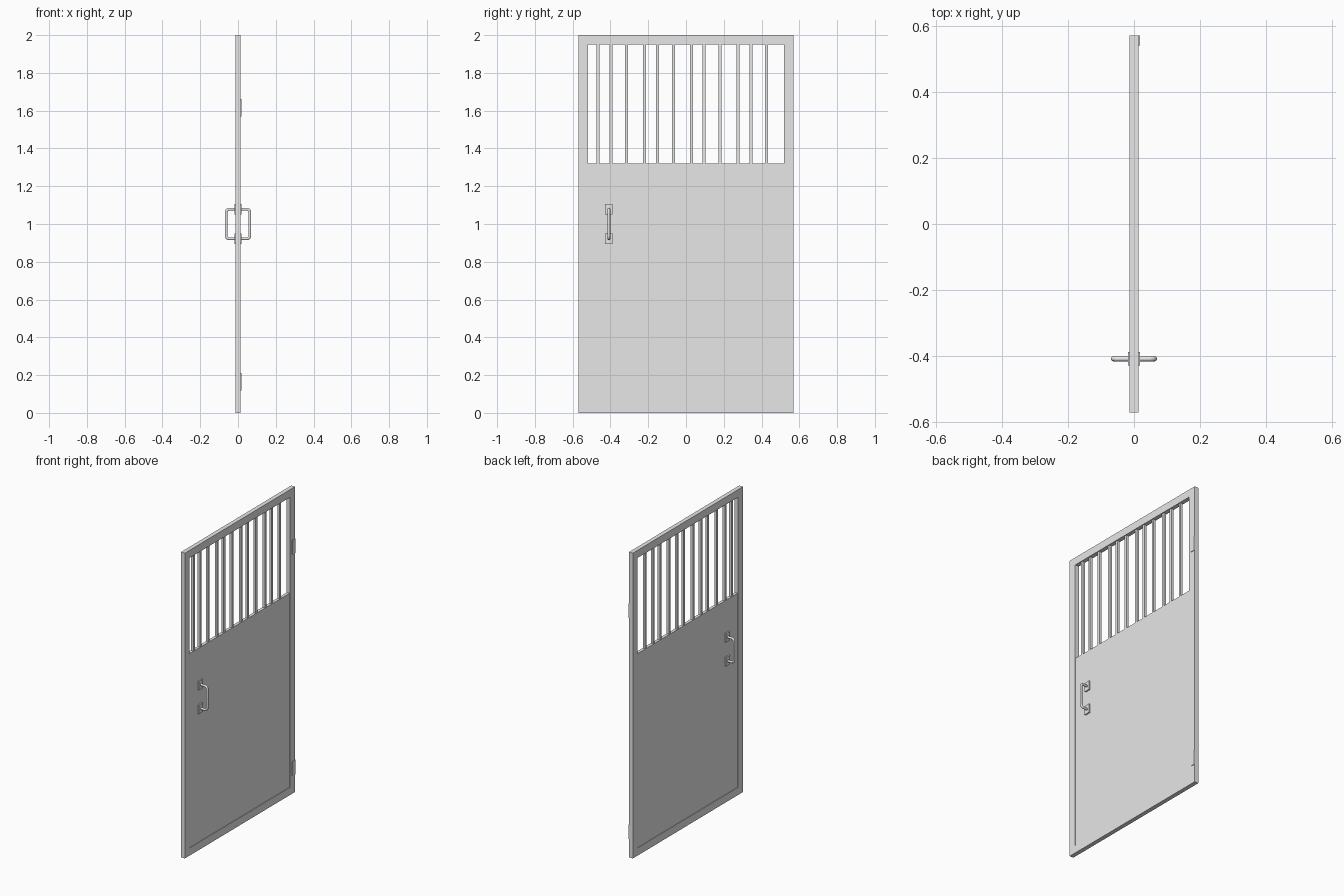
import bpy, bmesh, math
from mathutils import Vector

cube = bpy.data.objects.get("Cube")
if cube:
    bpy.data.objects.remove(cube, do_unlink=True)

grey = bpy.data.materials.new("light grey metal")
grey.use_nodes = True
colour = (0.8, 0.8, 0.8, 1)
grey.diffuse_color = colour
grey.node_tree.nodes["Principled BSDF"].inputs["Base Color"].default_value = colour


def box(name, low, high):
    """Axis-aligned box between two corners."""
    low, high = Vector(low), Vector(high)
    bm = bmesh.new()
    bmesh.ops.create_cube(bm, size=1)
    bmesh.ops.scale(bm, vec=high - low, verts=bm.verts)
    bmesh.ops.translate(bm, vec=(low + high) / 2, verts=bm.verts)
    mesh = bpy.data.meshes.new(name)
    bm.to_mesh(mesh)
    bm.free()
    mesh.materials.append(grey)
    obj = bpy.data.objects.new(name, mesh)
    bpy.context.collection.objects.link(obj)
    return obj


def slab(name, half_x, y0, y1, z0, z1):
    """Box centred on the door plane."""
    return box(name, (-half_x, y0, z0), (half_x, y1, z1))


HALF_T, HALF_W, HEIGHT = 0.014, 0.57, 2.0
RIM = 0.05
INNER = HALF_W - RIM
SILL = 1.32

# Door frame
slab("front_stile", HALF_T, -HALF_W, -INNER, 0, HEIGHT)
slab("back_stile", HALF_T, INNER, HALF_W, 0, HEIGHT)
slab("top_rail", HALF_T, -INNER, INNER, HEIGHT - RIM, HEIGHT)
slab("bottom_rail", HALF_T, -INNER, INNER, 0, RIM)

# Slightly recessed lower panel
slab("lower_panel", 0.01, -INNER, INNER, RIM, SILL)

# Window bars, in repeating groups of three
for group in range(4):
    for offset in (0, 0.068, 0.152):
        y = -0.466 + group * 0.247 + offset
        slab("window_bar", 0.008, y - 0.008, y + 0.008, SILL, HEIGHT - RIM)

# Hinge leaves on the left face
for z in (0.165, 1.615):
    box("hinge_leaf", (HALF_T - 0.002, 0.54, z - 0.047), (0.0175, HALF_W, z + 0.047))

# Pull handles with mounting plates on both faces
HANDLE_Y, HANDLE_Z, REACH, HALF_GRIP, BEND = -0.408, 1.0, 0.0625, 0.078, 0.016


def handle(side):
    points = [(0.008, HALF_GRIP)]
    for step in range(7):
        a = math.radians(90 - step * 15)
        points.append((REACH - BEND + BEND * math.cos(a),
                       HALF_GRIP - BEND + BEND * math.sin(a)))
    points += [(x, -z) for x, z in reversed(points)]
    curve = bpy.data.curves.new("pull_handle", "CURVE")
    curve.dimensions = "3D"
    curve.bevel_depth = 0.0075
    curve.bevel_resolution = 3
    spline = curve.splines.new("POLY")
    spline.points.add(len(points) - 1)
    for p, (x, z) in zip(spline.points, points):
        p.co = (side * x, HANDLE_Y, HANDLE_Z + z, 1)
    curve.materials.append(grey)
    bpy.context.collection.objects.link(bpy.data.objects.new("pull_handle", curve))


for side in (-1, 1):
    handle(side)
for z in (HANDLE_Z - HALF_GRIP, HANDLE_Z + HALF_GRIP):
    slab("handle_plates", 0.0185, HANDLE_Y - 0.02, HANDLE_Y + 0.02, z - 0.029, z + 0.029)
